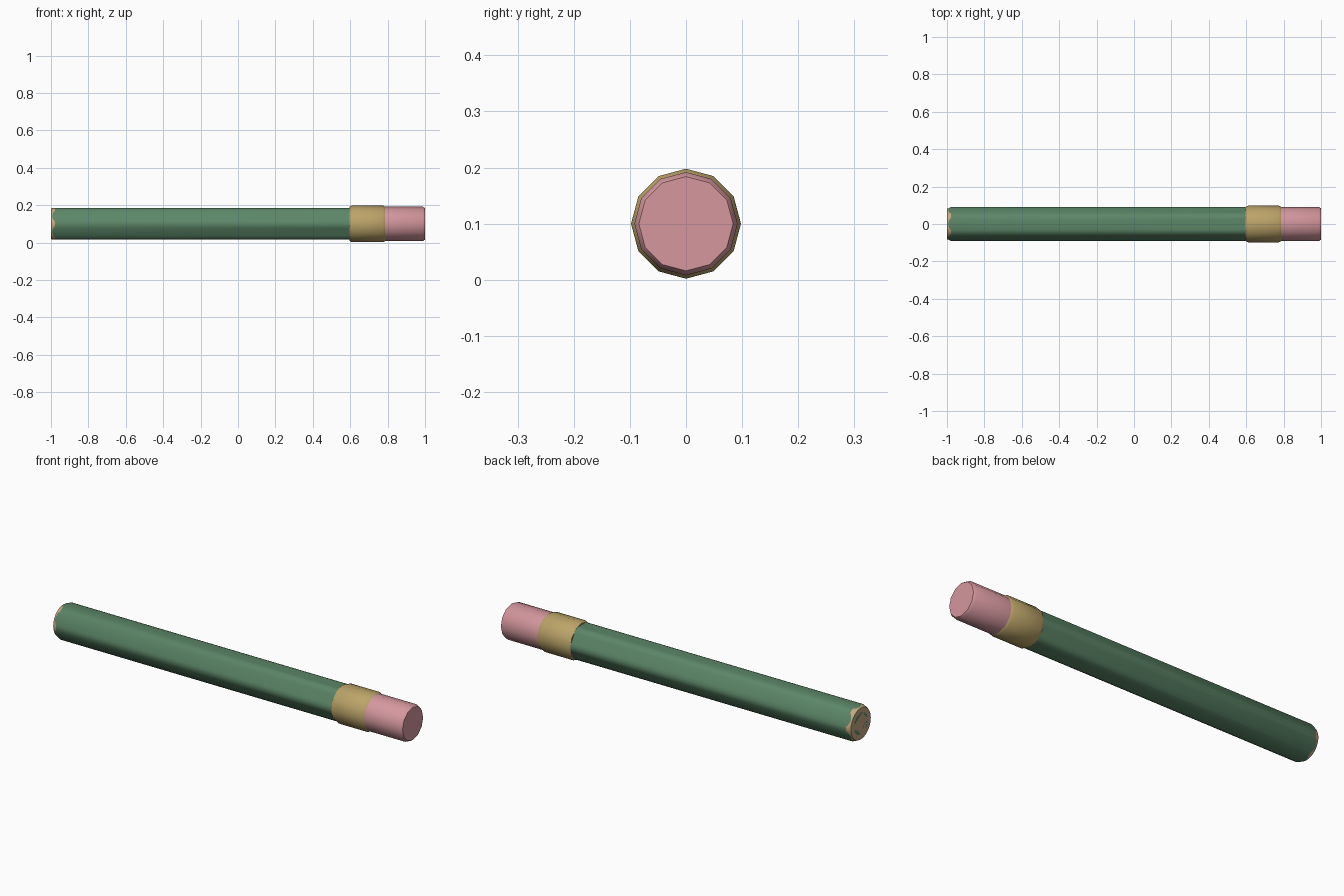
import bpy, bmesh, math
from math import cos, sin, pi

if "Cube" in bpy.data.objects:
    bpy.data.objects.remove(bpy.data.objects["Cube"])

MID = 0.1


def material(name, color):
    m = bpy.data.materials.new(name)
    m.use_nodes = True
    m.diffuse_color = (*color, 1)
    m.node_tree.nodes["Principled BSDF"].inputs["Base Color"].default_value = (*color, 1)
    return m


green = material("green paint", (0.105, 0.235, 0.135))
tan = material("bare wood", (0.56, 0.39, 0.22))
gold = material("brass", (0.50, 0.37, 0.14))
pink = material("pink rubber", (0.66, 0.31, 0.34))


def loft(name, rings, mats, pick=None, angle=40):
    """Skin closed rings of points; pick gives a material index per band."""
    bm = bmesh.new()
    loops = [[bm.verts.new(p) for p in ring] for ring in rings]
    n = len(loops[0])
    for k, (a, b) in enumerate(zip(loops, loops[1:])):
        for i in range(n):
            j = (i + 1) % n
            f = bm.faces.new((a[i], a[j], b[j], b[i]))
            f.material_index = pick[k] if pick else 0
    first = bm.faces.new(loops[0])
    last = bm.faces.new(loops[-1])
    first.material_index = pick[0] if pick else 0
    last.material_index = pick[-1] if pick else 0
    bmesh.ops.recalc_face_normals(bm, faces=bm.faces)
    mesh = bpy.data.meshes.new(name)
    bm.to_mesh(mesh)
    bm.free()
    ob = bpy.data.objects.new(name, mesh)
    bpy.context.collection.objects.link(ob)
    for m in mats:
        mesh.materials.append(m)
    bpy.ops.object.select_all(action="DESELECT")
    ob.select_set(True)
    bpy.context.view_layer.objects.active = ob
    bpy.ops.object.shade_smooth_by_angle(angle=math.radians(angle))
    return ob


def ring(x, r, sides=12):
    return [(x, r * sin(2 * pi * i / sides), MID + r * cos(2 * pi * i / sides))
            for i in range(sides)]


# Hexagonal section with softened corners, flat side up
APOTHEM, CORNER = 0.084, 0.091
STEPS = 48
section = []
for i in range(STEPS):
    a = 2 * pi * i / STEPS
    off = (a + pi / 6) % (pi / 3) - pi / 6
    section.append((a, min(APOTHEM / cos(off), CORNER)))


def hex_ring(x_of, r_of=lambda r: r):
    return [(x_of(r), r_of(r) * sin(a), MID + r_of(r) * cos(a)) for a, r in section]


# Painted shaft with a scalloped sharpened edge of bare wood
TIP = 0.081
loft("shaft", [
    hex_ring(lambda r: -1, lambda r: 0.056),
    hex_ring(lambda r: -1, lambda r: TIP),
    hex_ring(lambda r: -1 + 2.2 * (r - TIP)),
    hex_ring(lambda r: 0.62),
], [green, tan], [1, 1, 0])

# Coloured core, just proud of the wood
loft("core", [ring(-1.0, 0.057), ring(-0.99, 0.057)], [green])

# Metal band with chamfered ends
loft("ferrule", [ring(0.597, 0.092), ring(0.61, 0.098), ring(0.775, 0.098),
                 ring(0.786, 0.092)], [gold])

# Eraser with a chamfered end
loft("eraser", [ring(0.77, 0.092), ring(0.988, 0.092), ring(1.0, 0.084)], [pink])
